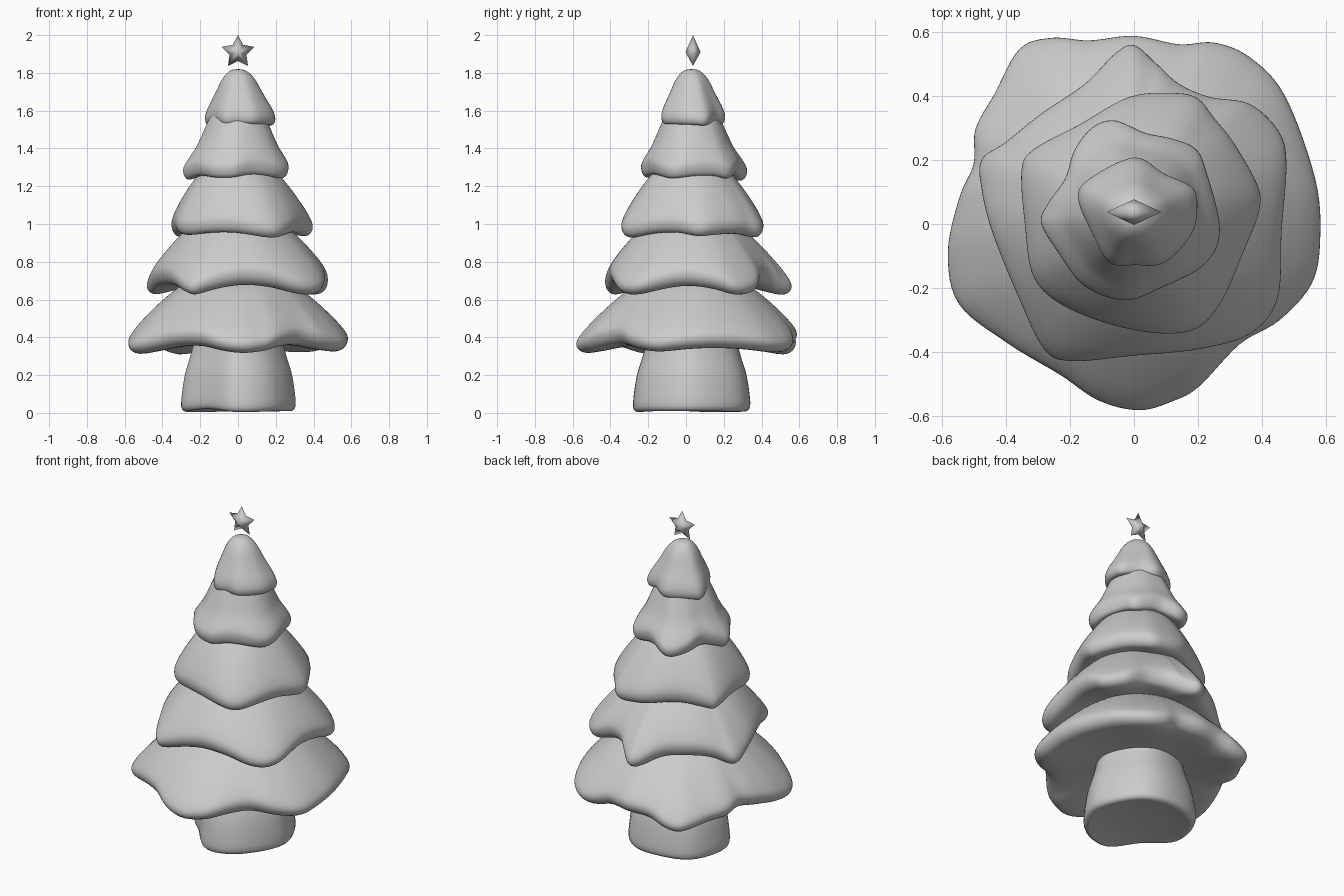
import bpy, bmesh, math
from mathutils import Vector

if "Cube" in bpy.data.objects:
    bpy.data.objects.remove(bpy.data.objects["Cube"])

AXIS = Vector((0.0, 0.03))  # the tree's vertical axis


def spline(pts, steps, closed):
    """Catmull-Rom curve through 2D points."""
    pts = [Vector(p) for p in pts]
    n = len(pts)
    get = (lambda i: pts[i % n]) if closed else (lambda i: pts[max(0, min(n - 1, i))])
    out = []
    for i in range(n if closed else n - 1):
        a, b, c, d = (get(i + k) for k in (-1, 0, 1, 2))
        for j in range(steps):
            t = j / steps
            out.append(0.5 * (2 * b + (c - a) * t + (2 * a - 5 * b + 4 * c - d) * t * t
                              + (3 * b - a - 3 * c + d) * t ** 3))
    if not closed:
        out.append(pts[-1].copy())
    return out


def finish(name, bm):
    bmesh.ops.remove_doubles(bm, verts=bm.verts[:], dist=1e-5)
    bmesh.ops.recalc_face_normals(bm, faces=bm.faces[:])
    mesh = bpy.data.meshes.new(name)
    bm.to_mesh(mesh)
    bm.free()
    for f in mesh.polygons:
        f.use_smooth = True
    ob = bpy.data.objects.new(name, mesh)
    bpy.context.collection.objects.link(ob)
    return ob


def lobed_solid(name, outline, profile, base, droop, fade=1.6):
    """Sweep a (radius fraction, height) profile around a wavy outline; lobes hang lower."""
    ring = [p - AXIS for p in spline(outline, 6, True)]
    n = len(ring)
    rad = [p.length for p in ring]
    mean = sum(rad) / n
    k = n // 8
    sag = [droop * (0.3 * (rad[i] - mean) + 0.9 * (rad[i] - sum(rad[(i + j) % n] for j in range(-k, k + 1)) / (2 * k + 1)))
           for i in range(n)]
    sag = [max(-.04, min(.04, v)) for v in sag]
    sag = [sum(sag[(i + j) % n] for j in range(-3, 4)) / 7 for i in range(n)]
    bm = bmesh.new()
    rows = []
    for s, h in spline(profile, 3, False):
        s = max(s, 0.0)
        row = []
        for p, drop in zip(ring, sag):
            w = min(1, s) ** fade
            q = AXIS + p.normalized() * s * (mean + (p.length - mean) * w)
            row.append(bm.verts.new((q.x, q.y, base + h - drop * s ** 3)))
        rows.append(row)
    for a, b in zip(rows, rows[1:]):
        for i in range(n):
            bm.faces.new((a[i], a[(i + 1) % n], b[(i + 1) % n], b[i]))
    return finish(name, bm)


# Branch tiers: rounded top, soft lip, nearly flat underside
UNDER = [(1, .065), (.985, .026), (.92, .002), (.8, .003), (.6, .018), (.4, .028), (0, .03)]
TIER = [(0, .40), (.3, .385), (.48, .35), (.6, .305), (.745, .235), (.87, .165), (.955, .11)] + UNDER
SLIM = [(0, .40), (.3, .385), (.46, .35), (.56, .305), (.69, .225), (.8, .16), (.93, .105)] + UNDER
CAP = [(0, .29), (.2, .285), (.38, .262), (.53, .225), (.67, .175), (.8, .13), (.93, .085),
       (1, .045), (.98, .015), (.9, 0), (.75, .005), (.5, .015), (0, .015)]

lobed_solid("branch_tier_1", [
    (.58, -.05), (.565, .14), (.47, .40), (.36, .52), (.25, .565), (.14, .56), (0, .586),
    (-.14, .572), (-.257, .58), (-.357, .545), (-.435, .405), (-.494, .296), (-.5, .187),
    (-.545, .08), (-.58, -.09), (-.545, -.25), (-.39, -.374), (-.23, -.47), (-.11, -.55),
    (.017, -.58), (.126, -.55), (.204, -.505), (.33, -.374), (.453, -.3), (.553, -.187)],
    TIER, .338, .75)
lobed_solid("branch_tier_2", [
    (0, .557), (.07, .5), (.14, .437), (.235, .396), (.36, .374), (.45, .29), (.475, .19),
    (.46, -.02), (.447, -.234), (.36, -.343), (.2, -.39), (0, -.41), (-.195, -.427),
    (-.28, -.39), (-.357, -.234), (-.44, -.03), (-.475, .11), (-.475, .2), (-.4, .255),
    (-.29, .343), (-.154, .436), (-.06, .53)], TIER, .655, .9)
lobed_solid("branch_tier_3", [
    (.126, .408), (.2, .39), (.25, .33), (.313, .25), (.385, .12), (.39, .04), (.344, -.08),
    (.267, -.25), (.173, -.334), (0, -.33), (-.2, -.265), (-.31, -.17), (-.34, 0),
    (-.35, .17), (-.31, .234), (-.17, .31), (-.014, .396)], TIER, .945, .8)
lobed_solid("branch_tier_4", [
    (-.06, .322), (.033, .284), (.12, .265), (.19, .235), (.223, .17), (.267, -.016),
    (.22, -.125), (.08, -.2), (-.03, -.237), (-.154, -.193), (-.232, -.094), (-.288, 0),
    (-.27, .06), (-.215, .14), (-.185, .23), (-.13, .3)], SLIM, 1.25, 1.0, 2.0)
lobed_solid("branch_tip", [
    (0, .207), (.095, .156), (.18, .115), (.197, .06), (.18, -.03), (.095, -.12),
    (0, -.128), (-.076, -.12), (-.13, -.03), (-.174, .08), (-.14, .14)], CAP, 1.53, .7, 1.2)

# Trunk: flared, softly faceted
lobed_solid("trunk", [
    (.305, .02), (.2, .265), (.02, .34), (-.22, .27), (-.3, .03), (-.17, -.14),
    (-.02, -.277), (.18, -.215)],
    [(0, .03), (.5, .025), (.82, .012), (.93, .008), (1, .035), (.98, .12), (.93, .21),
     (.86, .28), (.79, .36), (.75, .44), (0, .44)], .002, .5, .5)

# Topper star: five points, raised centre front and back
bm = bmesh.new()
rim = []
for i in range(10):
    a = math.pi / 2 + i * math.pi / 5
    r = .047 if i % 2 else .09
    rim.append(bm.verts.new((r * math.cos(a), .037, 1.91 + r * math.sin(a))))
for y in (-.003, .077):
    hub = bm.verts.new((0, y, 1.91))
    for i in range(10):
        bm.faces.new((hub, rim[i], rim[(i + 1) % 10]))
finish("star", bm)
